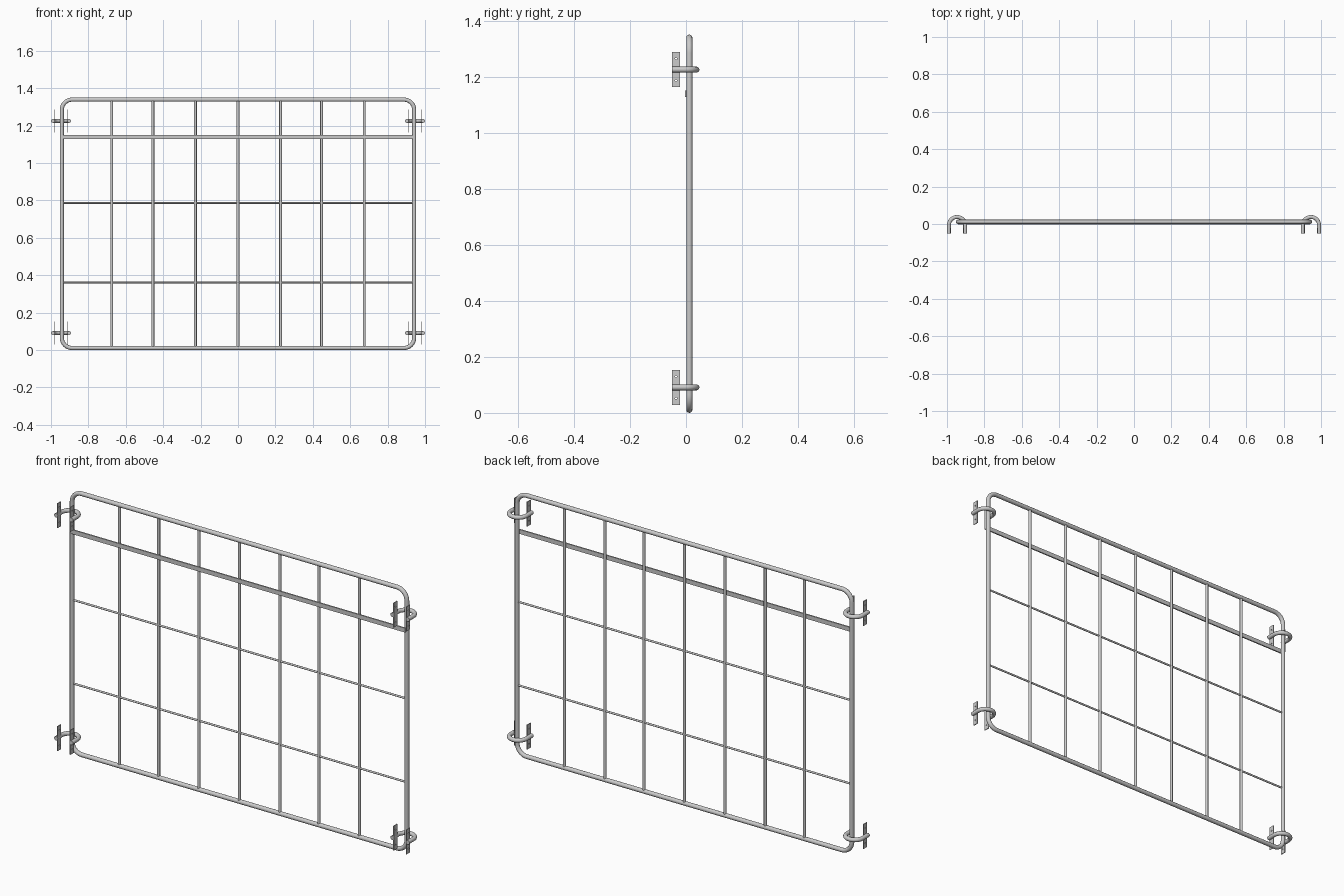
import bpy
from math import pi, sin, cos, radians

if "Cube" in bpy.data.objects:
    bpy.data.objects.remove(bpy.data.objects["Cube"])

FY = 0.012      # depth of the frame centre line
FR = 0.011      # frame tube radius


def to_mesh(ob, angle=40):
    bpy.ops.object.select_all(action='DESELECT')
    ob.select_set(True)
    bpy.context.view_layer.objects.active = ob
    bpy.ops.object.convert(target='MESH')
    ob = bpy.context.view_layer.objects.active
    bpy.ops.object.shade_smooth_by_angle(angle=radians(angle))
    return ob


def add_spline(cu, pts, closed):
    sp = cu.splines.new('POLY')
    sp.points.add(len(pts) - 1)
    for p, co in zip(sp.points, pts):
        p.co = (*co, 1)
    sp.use_cyclic_u = closed


def tube(name, pts, r, closed=False, res=4):
    cu = bpy.data.curves.new(name, 'CURVE')
    cu.dimensions = '3D'
    cu.bevel_depth = r
    cu.bevel_resolution = res
    cu.use_fill_caps = True
    add_spline(cu, pts, closed)
    ob = bpy.data.objects.new(name, cu)
    bpy.context.collection.objects.link(ob)
    return to_mesh(ob)


def arc(cx, cy, r, a0, a1, n):
    return [(cx + r * cos(a0 + (a1 - a0) * i / n), cy + r * sin(a0 + (a1 - a0) * i / n))
            for i in range(n + 1)]


def box(name, loc, size):
    bpy.ops.mesh.primitive_cube_add(size=1, location=loc)
    ob = bpy.context.object
    ob.name = name
    ob.scale = size
    bpy.ops.object.transform_apply(location=False, rotation=False, scale=True)
    return ob


def plate(name, x, y, z):
    # flat mounting plate with two screw holes, thin along x
    cu = bpy.data.curves.new(name, 'CURVE')
    cu.dimensions = '2D'
    cu.fill_mode = 'BOTH'
    cu.extrude = 0.002
    w, h = 0.0145, 0.0625
    add_spline(cu, [(-w, -h, 0), (w, -h, 0), (w, h, 0), (-w, h, 0)], True)
    for s in (-1, 1):
        ring = arc(0, s * 0.039, 0.0035, 0, 2 * pi, 12)[:-1]
        add_spline(cu, [(a, b, 0) for a, b in ring], True)
    ob = bpy.data.objects.new(name, cu)
    bpy.context.collection.objects.link(ob)
    ob.rotation_euler = (pi / 2, 0, pi / 2)
    ob.location = (x, y, z)
    return to_mesh(ob, 35)


# rounded rectangular outer frame
HX, ZB, ZT, CR = 0.942, FR, 1.339, 0.055
outline = []
for cx, cz, a in ((HX - CR, ZT - CR, 0), (-HX + CR, ZT - CR, pi / 2),
                  (-HX + CR, ZB + CR, pi), (HX - CR, ZB + CR, 1.5 * pi)):
    outline += [(x, FY, z) for x, z in arc(cx, cz, CR, a, a + pi / 2, 10)]
tube("outer_frame", outline, FR, closed=True)

# vertical bars
for i, x in enumerate((-0.675, -0.455, -0.228, 0, 0.228, 0.447, 0.675)):
    tube(f"vertical_bar_{i + 1}", [(x, FY, ZB), (x, FY, ZT)], 0.0075)

# thin horizontal rods
for i, z in enumerate((0.361, 0.786)):
    tube(f"horizontal_rod_{i + 1}", [(-HX, FY, z), (HX, FY, z)], 0.005, res=3)

# flat cross strip on the front
box("cross_strip", (0, 0.0, 1.139), (2 * HX, 0.007, 0.022))

# U-shaped hooks with mounting plates at each corner
UR, UY = 0.0435, -0.006
for side, sx in (("left", -1), ("right", 1)):
    for level, z in (("lower", 0.091), ("upper", 1.225)):
        cx = sx * 0.946
        path = [(cx + UR, -0.05, z)]
        path += [(x, y, z) for x, y in arc(cx, UY, UR, 0, pi, 20)]
        path += [(cx - UR, -0.05, z)]
        tube(f"{side}_{level}_hook", path, 0.0105)
        for part, d in (("outer", 1), ("inner", -1)):
            plate(f"{side}_{level}_{part}_plate", cx + sx * d * 0.036, -0.0355, z)
